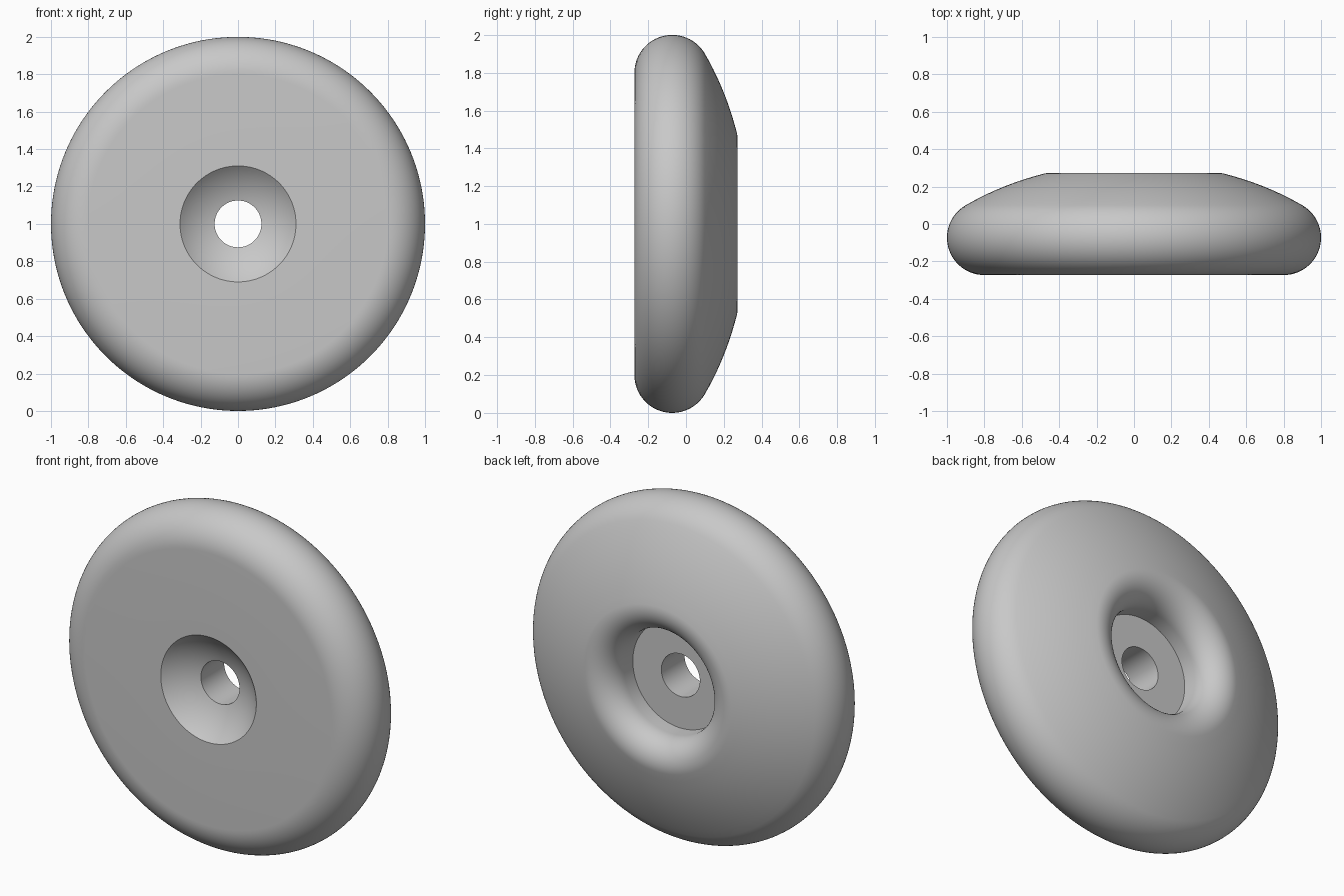
import bpy, bmesh
from math import sin, cos, pi, radians, asin
from mathutils import Vector

cube = bpy.data.objects.get("Cube")
if cube:
    bpy.data.objects.remove(cube, do_unlink=True)

grey = bpy.data.materials.new("plain_grey")
grey.use_nodes = True
colour = (0.58, 0.58, 0.58, 1)
grey.diffuse_color = colour
grey.node_tree.nodes["Principled BSDF"].inputs["Base Color"].default_value = colour


def arc(radius_at, depth_at, size, start, end, steps):
    """Points (radius, y) on an arc; angle is measured from +y outwards."""
    angles = [radians(start + (end - start) * i / steps) for i in range(steps + 1)]
    return [(radius_at + size * sin(a), depth_at + size * cos(a)) for a in angles]


FRONT, HOLE, SEAT = -0.273, 0.125, 0.31
FLOOR, BOWL_END = 0.05, -0.165

# Back of the wheel: recess floor, rounded lip, shallow dome, round rim
profile = [(HOLE, FLOOR), (SEAT, FLOOR)]
profile += arc(0.45, 0.133, 0.14, -90, 14, 16)
rim_r, rim_y, rim_size, dome = 0.8, -0.073, 0.2, 1.61
dome_r = rim_r + (rim_size - dome) * sin(radians(30))
dome_y = rim_y + (rim_size - dome) * cos(radians(30))
profile += arc(dome_r, dome_y, dome, 14, 30, 10)[1:-1]
profile += arc(rim_r, rim_y, rim_size, 30, 180, 28)

# Front of the wheel: flat face, then a spherical countersink to the hole
bowl = 0.445
outer, inner = asin(SEAT / bowl), asin(HOLE / bowl)
bowl_y = BOWL_END - bowl * cos(inner)
for i in range(11):
    a = outer + (inner - outer) * i / 10
    profile.append((bowl * sin(a), FRONT if i == 0 else bowl_y + bowl * cos(a)))
profile.append(profile[0])

# Turn the profile about the y axis
bm = bmesh.new()
verts = [bm.verts.new((r, y, 1)) for r, y in profile]
edges = [bm.edges.new(pair) for pair in zip(verts, verts[1:])]
bmesh.ops.spin(bm, geom=verts + edges, cent=Vector((0, 0, 1)), axis=Vector((0, 1, 0)),
               angle=2 * pi, steps=160, use_merge=False)
bmesh.ops.remove_doubles(bm, verts=bm.verts, dist=0.0005)
bmesh.ops.recalc_face_normals(bm, faces=bm.faces)
mesh = bpy.data.meshes.new("wheel_disc")
bm.to_mesh(mesh)
bm.free()
mesh.materials.append(grey)
disc = bpy.data.objects.new("wheel_disc", mesh)
bpy.context.collection.objects.link(disc)

bpy.ops.object.select_all(action="DESELECT")
disc.select_set(True)
bpy.context.view_layer.objects.active = disc
bpy.ops.object.shade_smooth_by_angle(angle=radians(30))
